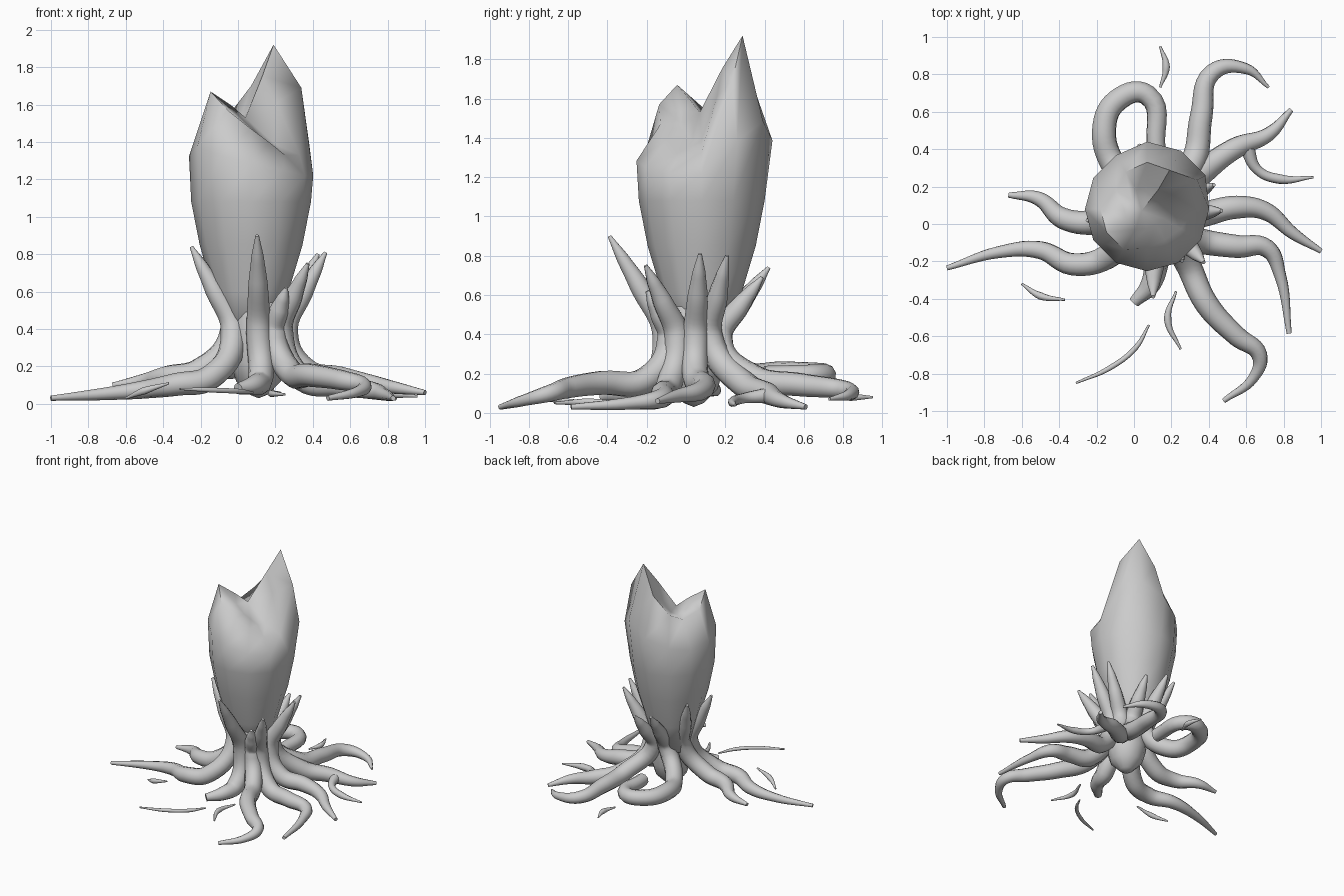
import bpy, bmesh, math
from mathutils import Vector

if "Cube" in bpy.data.objects:
    bpy.data.objects.remove(bpy.data.objects["Cube"])

TRUNK = Vector((.11, .04, 0))


def smooth(ob, angle):
    bpy.ops.object.select_all(action='DESELECT')
    ob.select_set(True)
    bpy.context.view_layer.objects.active = ob
    bpy.ops.object.shade_smooth_by_angle(angle=math.radians(angle))


def tube(name, pts, radii):
    """Tapered tube through pts, turned into a mesh."""
    cu = bpy.data.curves.new(name, 'CURVE')
    cu.dimensions = '3D'
    cu.bevel_depth = 1
    cu.bevel_resolution = 3
    cu.resolution_u = 7
    cu.use_fill_caps = True
    sp = cu.splines.new('BEZIER')
    sp.bezier_points.add(len(pts) - 1)
    for bp, p, r in zip(sp.bezier_points, pts, radii):
        bp.co = p
        bp.radius = r
        bp.handle_left_type = bp.handle_right_type = 'AUTO'
    ob = bpy.data.objects.new(name, cu)
    bpy.context.collection.objects.link(ob)
    bpy.ops.object.select_all(action='DESELECT')
    ob.select_set(True)
    bpy.context.view_layer.objects.active = ob
    bpy.ops.object.convert(target='MESH')
    smooth(bpy.context.object, 60)


def polar(c, deg, r, z):
    a = math.radians(deg)
    return Vector((c[0] + r * math.cos(a), c[1] + r * math.sin(a), z))


def loft(name, rings, bottom, top, angle):
    """Skin a stack of equal-length point rings, closed by two poles."""
    bm = bmesh.new()
    vs = [[bm.verts.new(p) for p in ring] for ring in rings]
    n = len(vs[0])
    b, t = bm.verts.new(bottom), bm.verts.new(top)
    for i in range(n):
        j = (i + 1) % n
        for lo, hi in zip(vs, vs[1:]):
            bm.faces.new((lo[i], lo[j], hi[j], hi[i]))
        bm.faces.new((b, vs[0][j], vs[0][i]))
        bm.faces.new((t, vs[-1][i], vs[-1][j]))
    me = bpy.data.meshes.new(name)
    bm.to_mesh(me)
    bm.free()
    ob = bpy.data.objects.new(name, me)
    bpy.context.collection.objects.link(ob)
    smooth(ob, angle)


def ring(c, r, z):
    return [polar(c, 60 + 30 * i, r, z) for i in range(12)]


# Bud with two peaks: rim radius and height every 30 degrees from the high peak
C = (.07, .08)
rim_r = (.24, .25, .23, .19, .25, .25, .25, .21, .19, .21, .26, .31)
rim_z = (1.92, 1.70, 1.55, 1.49, 1.56, 1.67, 1.57, 1.47, 1.40, 1.33, 1.33, 1.69)
rim = [(60 + 30 * i, r, z) for i, (r, z) in enumerate(zip(rim_r, rim_z))]
rings = [ring(C, r, z) for r, z in ((.13, .36), (.20, .60), (.275, .85), (.32, 1.08))]
rings.append([polar(C, a, .36 if z > 1.68 else .332, 1.22 + .45 * (z - 1.33)) for a, r, z in rim])
rings.append([polar(C, a, r, z) for a, r, z in rim])
rings.append([polar(C, a, r / 2, .38 * 1.48 + .62 * z) for a, r, z in rim])
loft("bud", rings, (.07, .08, .34), (.04, .07, 1.53), 75)

# Trunk core under the bud
loft("trunk", [ring(TRUNK, r, z) for r, z in ((.05, .05), (.12, .12), (.15, .22), (.15, .45), (.12, .56))],
     (.11, .04, .03), (.11, .04, .58), 60)


def tentacle(name, spike_angle, spike_z, root, z0=.17, z1=.03, reach=.36, tip_r=.014, ease=.8):
    """Spike beside the bud, down the trunk, then out along the ground."""
    n = len(root) - 1
    ground = [Vector((x, y, z0 + (z1 - z0) * (i / n) ** ease)) for i, (x, y) in enumerate(root)]
    tip = polar(TRUNK, spike_angle, reach, spike_z)
    side = Vector(root[0]) - TRUNK.xy
    spike = (tip - TRUNK).xy
    out = (side.normalized() + spike.normalized()).normalized() * .145
    trunk = TRUNK + Vector((out.x, out.y, .38))
    mid = trunk.lerp(tip, .5) - spike.to_3d() * .03
    high = mid.lerp(tip, .55)
    radii = [.01, .034, .052, .068] + [.068 - (.068 - tip_r) * (i / n) ** 1.5 for i in range(n + 1)]
    tube("tentacle_" + name, [tip, high, mid, trunk] + ground, radii)


# Tentacles, going round from the left
tentacle("left_long", 183, .84, [(-.15, -.18), (-.33, -.215), (-.5, -.14), (-.72, -.15), (-1, -.235)], .14, .03)
tentacle("left_short", 145, .83, [(-.2, .01), (-.38, .03), (-.51, .135), (-.67, .155)], .18, .1)
tentacle("back_loop", 102, .74, [(-.1, .3), (-.16, .5), (-.09, .66), (.07, .69), (.12, .4)], .2, .19, .39, .05)
tentacle("back", 75, .69, [(.32, .34), (.36, .58), (.42, .81), (.6, .83), (.72, .73)], .18, .07, tip_r=.008)
tentacle("back_right", 28, .80, [(.38, .29), (.55, .41), (.72, .48), (.84, .61)], .15)
tentacle("right", 5, .81, [(.36, .05), (.55, .09), (.7, .07), (.85, -.05), (1, -.145)], .18, .06)
tentacle("right_curl", -43, .75, [(.35, -.09), (.55, -.12), (.71, -.13), (.78, -.27), (.83, -.585)], .13)
tentacle("front_right", -58, .62, [(.28, -.2), (.39, -.43), (.55, -.6), (.67, -.7), (.64, -.82), (.48, -.945)],
         reach=.28, ease=1.3)
tentacle("front_stub", -91, .90, [(.12, -.2), (.09, -.32), (0, -.42)], .13, .08, .43, .03)


def strand(name, z0, z1, r, pts, start_r=.006):
    """Thin strand tapering to both ends."""
    n = len(pts) - 1
    path = [(x, y, z0 + (z1 - z0) * i / n) for i, (x, y) in enumerate(pts)]
    tube("strand_" + name, path, [start_r] + [r] * (n - 1) + [.006])


# Side branch and loose tips
strand("branch", .09, .04, .026, [(.6, .42), (.66, .29), (.78, .24), (.96, .25)], .04)
strand("back_tip", .08, .08, .02, [(.14, .73), (.172, .84), (.14, .95)])
strand("left_tip", .03, .11, .02, [(-.6, -.32), (-.5, -.385), (-.37, -.405)])
strand("front_tip", .08, .06, .014, [(-.31, -.85), (-.13, -.77), (.01, -.66), (.08, -.54)])
strand("front_short_tip", .06, .05, .02, [(.225, -.36), (.18, -.51), (.25, -.67)])
